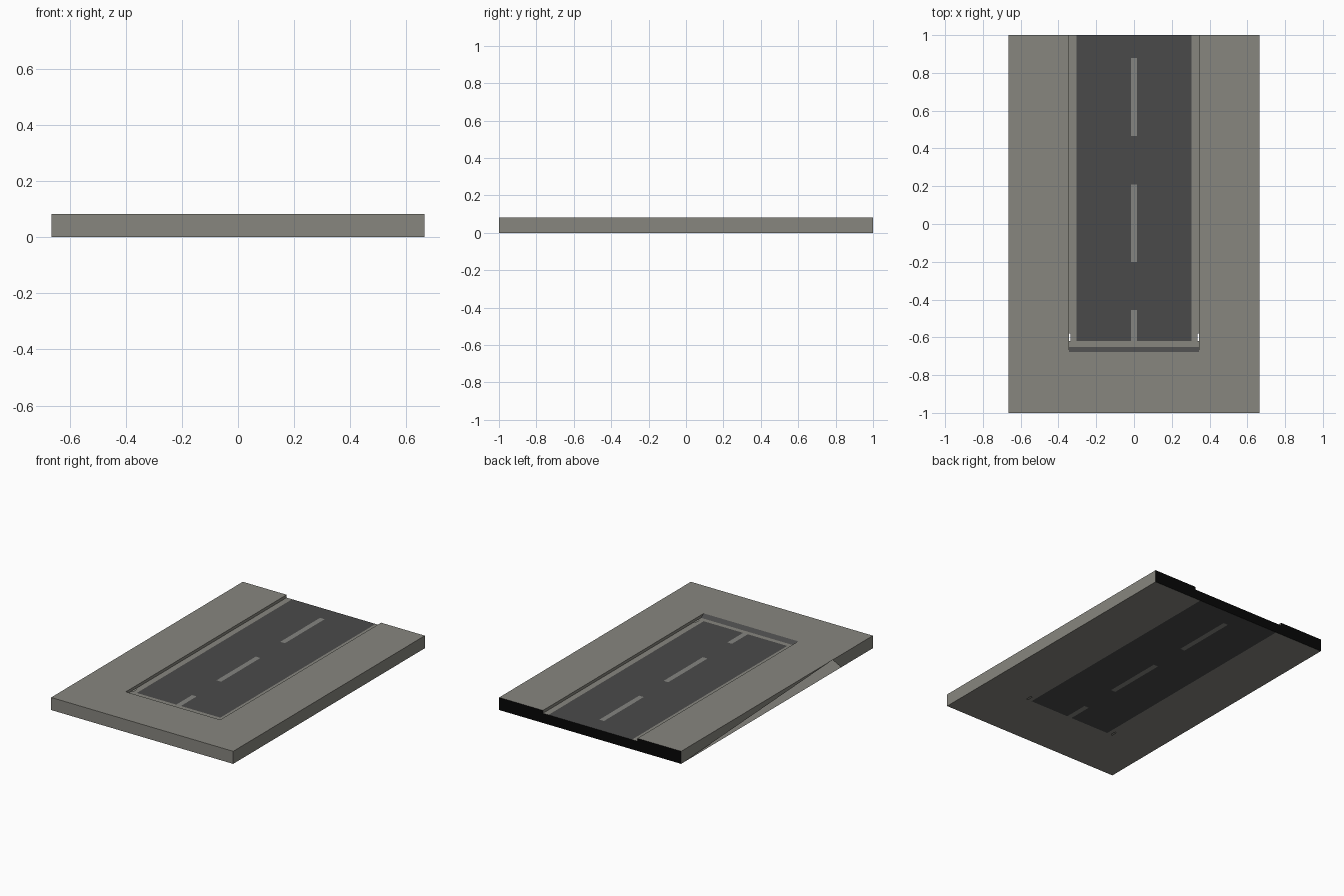
import bpy, bmesh

if "Cube" in bpy.data.objects:
    bpy.data.objects.remove(bpy.data.objects["Cube"])

W, L, H = 0.665, 1.0, 0.083          # half width, half length, height
KERB, ROAD, DASH = 0.345, 0.305, 0.017
END, FOOT, HEAD = -0.62, -0.65, -0.678   # road end, ramp foot, ramp top
FLOOR = 0.064                        # road level
DASHES = [(-0.62, -0.455), (-0.20, 0.21), (0.465, 0.88)]


def material(name, rgb):
    m = bpy.data.materials.new(name)
    m.diffuse_color = (*rgb, 1)
    m.use_nodes = True
    m.node_tree.nodes["Principled BSDF"].inputs["Base Color"].default_value = m.diffuse_color
    return m


MATS = [material("concrete", (0.245, 0.24, 0.212)),
        material("asphalt", (0.068, 0.068, 0.068)),
        material("lane_grey", (0.235, 0.235, 0.22)),
        material("black_end", (0.002, 0.002, 0.002))]


def part(name, faces):
    """faces: list of (corner points, material index)"""
    bm = bmesh.new()
    for pts, mi in faces:
        f = bm.faces.new([bm.verts.new(p) for p in pts])
        f.material_index = mi
    bmesh.ops.remove_doubles(bm, verts=bm.verts, dist=1e-5)
    me = bpy.data.meshes.new(name)
    bm.to_mesh(me)
    bm.free()
    for m in MATS:
        me.materials.append(m)
    ob = bpy.data.objects.new(name, me)
    bpy.context.collection.objects.link(ob)
    return ob


def paint(x, y):
    """Material of a spot on the plan; None is a drain hole."""
    x = abs(x)
    if 0.335 < x < KERB and END < y < -0.58:
        return None
    if x < DASH and any(a < y < b for a, b in DASHES):
        return 2
    return 1 if x < ROAD and y > END else 0


def sheet(name, xs, ys, z, up=True):
    faces = []
    for a, b in zip(xs, xs[1:]):
        for c, d in zip(ys, ys[1:]):
            mi = paint((a + b) / 2, (c + d) / 2)
            if mi is None:
                continue
            pts = [(a, c, z), (b, c, z), (b, d, z), (a, d, z)]
            faces.append((pts if up else pts[::-1], mi))
    return part(name, faces)


half = [DASH, ROAD, 0.335, KERB]
xs = [-v for v in reversed(half)] + half
ys = sorted({FOOT, -0.58, L} | {v for d in DASHES for v in d})

# Sunken road surface with gutters and dashes, and the matching underside
sheet("road_surface", xs, ys, FLOOR)
sheet("underside", [-W] + xs + [W], [-L] + ys, 0, up=False)

# Raised pavement around three sides
pave = [([(-W, -L, H), (W, -L, H), (W, HEAD, H), (-W, HEAD, H)], 0)]
for a, b in ((-W, -KERB), (KERB, W)):
    pave.append(([(a, HEAD, H), (b, HEAD, H), (b, L, H), (a, L, H)], 0))
part("pavement_top", pave)

# Kerb faces along the road, and the dark ramp at its end
part("kerbs", [
    ([(-KERB, HEAD, H), (-KERB, FOOT, FLOOR), (-KERB, L, FLOOR), (-KERB, L, H)], 0),
    ([(KERB, L, H), (KERB, L, FLOOR), (KERB, FOOT, FLOOR), (KERB, HEAD, H)], 0)])
part("end_ramp", [([(-KERB, HEAD, H), (KERB, HEAD, H),
                    (KERB, FOOT, FLOOR), (-KERB, FOOT, FLOOR)], 1)])

# Outer walls; the left one has an open triangular gap
part("front_wall", [([(-W, -L, 0), (W, -L, 0), (W, -L, H), (-W, -L, H)], 0)])
part("right_wall", [([(W, -L, 0), (W, L, 0), (W, L, H), (W, -L, H)], 0)])
part("left_wall", [
    ([(-W, L, 0), (-W, -0.58, H), (-W, L, H)], 0),
    ([(-W, -0.67, 0), (-W, -L, 0), (-W, -L, H), (-W, -0.58, H)][::-1][::-1], 0)])

# Black cut end, notched at the road
part("back_wall", [
    ([(W, L, 0), (KERB, L, 0), (KERB, L, H), (W, L, H)], 3),
    ([(KERB, L, 0), (-KERB, L, 0), (-KERB, L, FLOOR), (KERB, L, FLOOR)], 3),
    ([(-KERB, L, 0), (-W, L, 0), (-W, L, H), (-KERB, L, H)], 3)])
